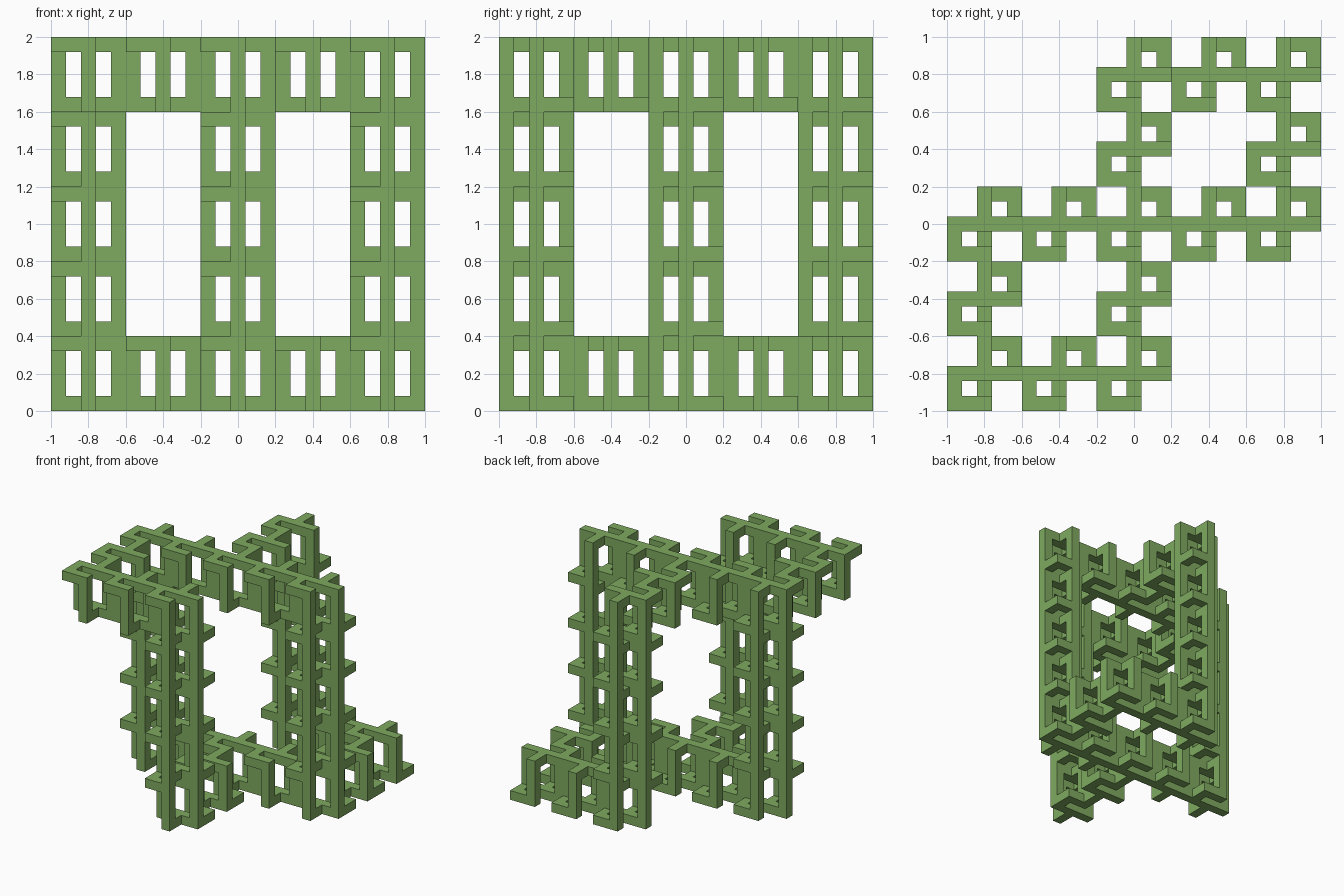
import bpy, bmesh, math
from mathutils import Vector

cube = bpy.data.objects.get("Cube")
if cube:
    bpy.data.objects.remove(cube, do_unlink=True)

N = 5                      # blocks per side of the motif
U = 2.0 / (N * N)          # edge of the smallest block

green = bpy.data.materials.new("leaf_green")
green.use_nodes = True
COLOUR = (0.21, 0.40, 0.115, 1.0)
green.diffuse_color = COLOUR
green.node_tree.nodes["Principled BSDF"].inputs["Base Color"].default_value = COLOUR


def post(x, y):
    return [(x, y, z) for z in range(N)]


# The motif: four posts joined at top and bottom by beams, corner links and spurs
PARTS = {
    "front_post": post(2, 0),
    "back_post": post(2, 4),
    "right_post": post(0, 2),
    "left_post": post(4, 2),
    "top_beam": [(x, 2, 4) for x in (1, 2, 3)],
    "bottom_beam": [(x, 2, 0) for x in (1, 2, 3)],
    "top_corner_link": [(1, 0, 4), (0, 0, 4), (0, 1, 4)],
    "bottom_corner_link": [(3, 4, 0), (4, 4, 0), (4, 3, 0)],
    "top_spur": [(2, 3, 4)],
    "bottom_spur": [(2, 1, 0)],
}
MOTIF = [c for cells in PARTS.values() for c in cells]


def refine(cells):
    """Replace every cell by a small copy of the motif."""
    return {tuple(N * c[i] + m[i] for i in range(3)) for c in cells for m in MOTIF}


SOLID = refine(MOTIF)


def build(name, cells):
    bm = bmesh.new()
    verts = {}

    def vert(p):
        if p not in verts:
            verts[p] = bm.verts.new((p[0] * U - 1, p[1] * U - 1, p[2] * U))
        return verts[p]

    # Only the outer faces of the blocks
    for c in sorted(refine(cells)):
        for axis in range(3):
            for side in (0, 1):
                step = list(c)
                step[axis] += 2 * side - 1
                if tuple(step) in SOLID:
                    continue
                a, b = (axis + 1) % 3, (axis + 2) % 3
                ring = []
                for da, db in ((0, 0), (1, 0), (1, 1), (0, 1)):
                    p = list(c)
                    p[axis] += side
                    p[a] += da
                    p[b] += db
                    ring.append(vert(tuple(p)))
                bm.faces.new(ring if side else ring[::-1])

    # Merge flat neighbours into clean bars
    bmesh.ops.dissolve_limit(bm, angle_limit=math.radians(1),
                             verts=bm.verts[:], edges=bm.edges[:])
    mesh = bpy.data.meshes.new(name)
    bm.to_mesh(mesh)
    bm.free()
    mesh.materials.append(green)
    bpy.context.collection.objects.link(bpy.data.objects.new(name, mesh))


for part, cells in PARTS.items():
    build(part, cells)
